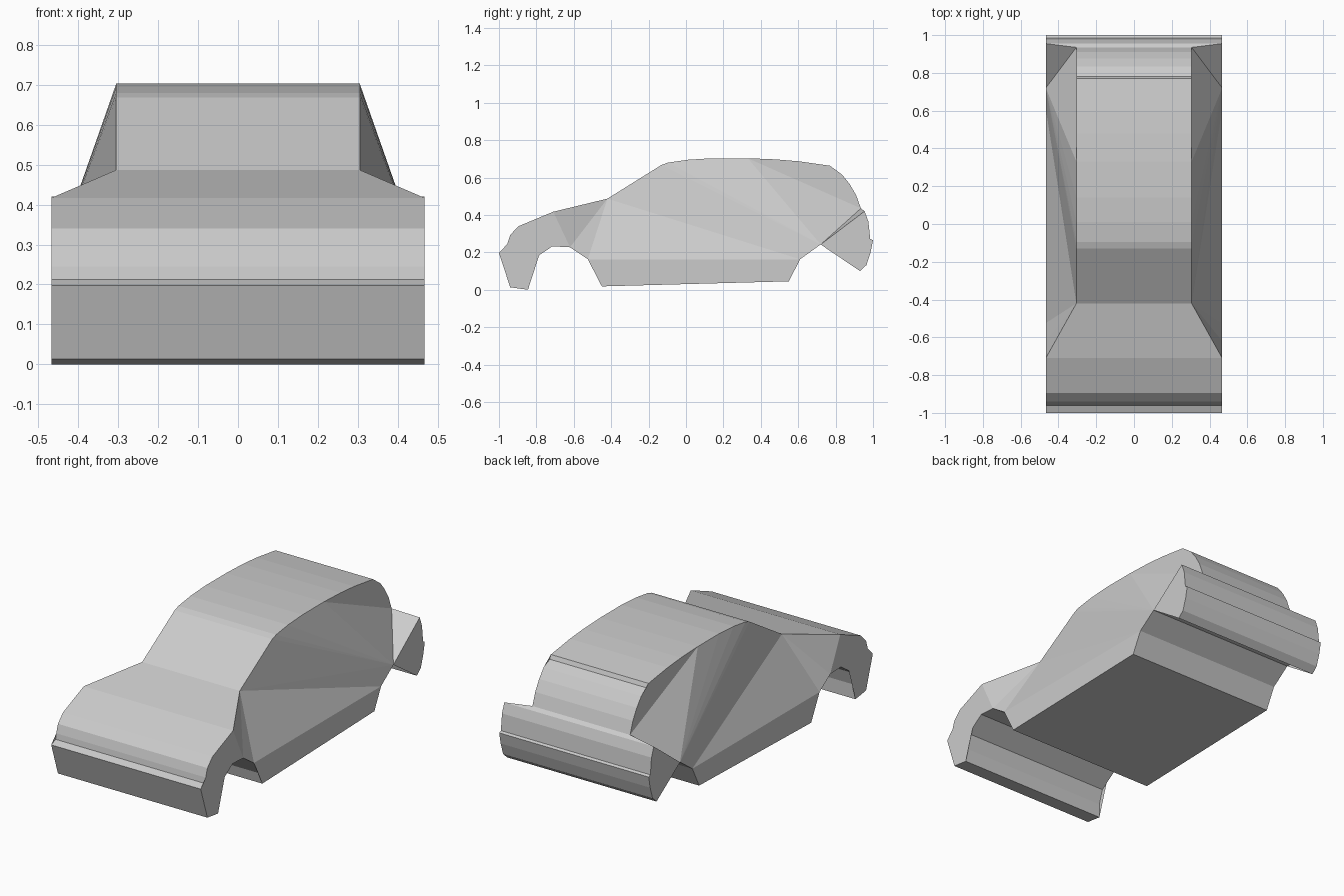
import bpy, bmesh

if "Cube" in bpy.data.objects:
    bpy.data.objects.remove(bpy.data.objects["Cube"])

WIDE, NARROW = 0.467, 0.305

# Side outline (y, z) as a loop: nose, underside with wheel arches, tail, cabin, hood
nose = [(-0.71, 0.417), (-0.895, 0.34), (-0.94, 0.293), (-0.955, 0.245), (-0.96, 0.213),
        (-1.0, 0.197), (-0.94, 0.013), (-0.845, 0.0), (-0.845, 0.08), (-0.82, 0.16),
        (-0.715, 0.232), (-0.62, 0.227)]
belly = [(-0.525, 0.163), (-0.465, 0.08), (-0.45, 0.018), (0.55, 0.045), (0.61, 0.163)]
tail = [(0.72, 0.242), (0.86, 0.242), (0.912, 0.175), (0.93, 0.1), (0.965, 0.132),
        (0.987, 0.2), (1.0, 0.265), (0.985, 0.272), (0.975, 0.365), (0.955, 0.42)]
cabin_back = [(0.935, 0.435), (0.91, 0.505), (0.875, 0.565), (0.835, 0.615), (0.78, 0.64),
              (0.77, 0.663), (0.6, 0.687), (0.48, 0.697)]
cabin_front = [(0.33, 0.703), (0.14, 0.703), (0.01, 0.695), (-0.095, 0.68), (-0.13, 0.668),
               (-0.42, 0.487)]

bm = bmesh.new()


def points(section, x):
    return [bm.verts.new((x, y, z)) for y, z in section]


def build_side(sign):
    """Flat fender, sill and rear panels plus the folded cabin side."""
    n, b, t = (points(s, sign * WIDE) for s in (nose, belly, tail))
    cb, cf = (points(s, sign * NARROW) for s in (cabin_back, cabin_front))
    arch, cowl = t[0], cf[-1]
    faces = [n, b, t, cb + [cf[0]],
             [arch, t[-1], cb[0]], [arch, cb[0], cf[0]],
             [cowl, arch, b[-1]], [cowl, b[-1], b[0]],
             [cowl, b[0], n[-1]], [cowl, n[-1], n[0]]]
    faces += [[arch, p, q] for p, q in zip(cf, cf[1:])]
    for f in faces:
        bm.faces.new(f)
    return n + b + t + cb + cf


right, left = build_side(1), build_side(-1)

# Skin across the car joining both outlines
for i in range(len(right)):
    j = (i + 1) % len(right)
    bm.faces.new((right[i], right[j], left[j], left[i]))

bmesh.ops.triangulate(bm, faces=[f for f in bm.faces if len(f.verts) > 4])
bmesh.ops.recalc_face_normals(bm, faces=bm.faces)
mesh = bpy.data.meshes.new("car_body")
bm.to_mesh(mesh)
bm.free()
bpy.context.collection.objects.link(bpy.data.objects.new("car_body", mesh))
